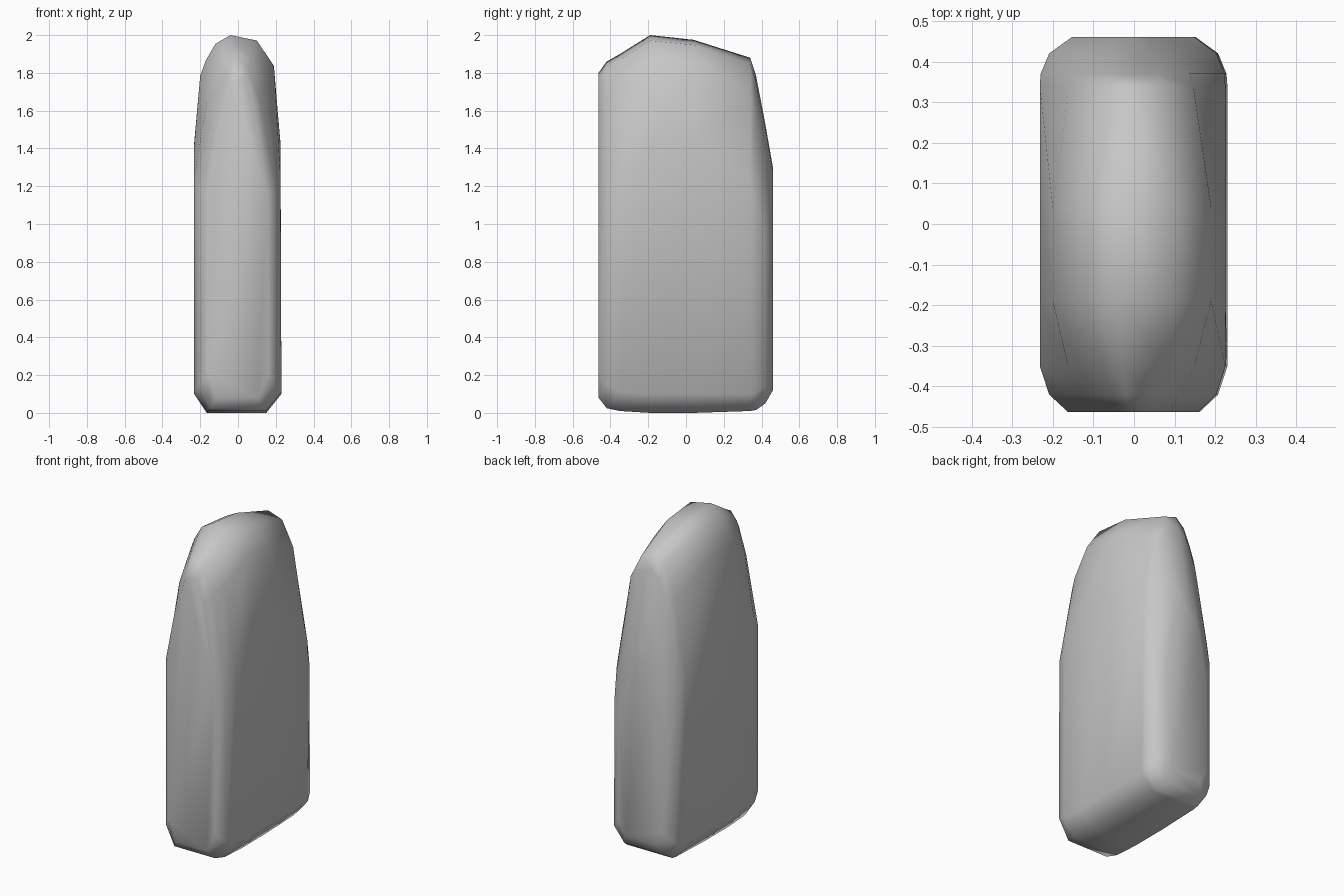
import bpy
import bmesh

cube = bpy.data.objects.get("Cube")
if cube:
    bpy.data.objects.remove(cube, do_unlink=True)

# Single stone-grey material
grey = bpy.data.materials.new("stone_grey")
grey.use_nodes = True
colour = (0.57, 0.57, 0.57, 1)
grey.diffuse_color = colour
grey.node_tree.nodes["Principled BSDF"].inputs["Base Color"].default_value = colour

# Cross-section: lower body, then crown as (x, fraction from shoulder to top)
base = [(-0.165, 0), (0.15, 0), (0.23, 1)]
crown = [(0.225, 0), (0.19, 0.72), (0.10, 0.95), (-0.04, 1),
         (-0.12, 0.92), (-0.17, 0.77), (-0.20, 0.63), (-0.232, 0)]

# Sections from front to back:
# y, width scale, crown taper, bottom, lower edge, shoulder, top
sections = [
    (-0.463, 0.70, 0.50, 0.08, 0.20, 1.15, 1.80),
    (-0.42, 0.90, 0.48, 0.025, 0.15, 1.18, 1.86),
    (-0.35, 1.00, 0.30, 0.01, 0.11, 1.25, 1.90),
    (-0.19, 1.00, 0.00, 0.00, 0.10, 1.42, 2.00),
    (0.04, 1.00, 0.00, 0.00, 0.10, 1.43, 1.975),
    (0.34, 1.00, 0.32, 0.01, 0.10, 1.22, 1.88),
    (0.37, 0.99, 0.38, 0.015, 0.11, 1.12, 1.79),
    (0.42, 0.90, 0.46, 0.05, 0.14, 0.95, 1.53),
    (0.46, 0.66, 0.50, 0.12, 0.20, 0.80, 1.30),
]

# Loft the rounded slab, narrowing the crown towards both ends
bm = bmesh.new()
rings = []
for y, width, taper, bottom, edge, shoulder, top in sections:
    outline = [(x, bottom + f * (edge - bottom)) for x, f in base]
    outline += [(x * (1 - taper * f), shoulder + f * (top - shoulder))
                for x, f in crown]
    outline.append((-0.232, edge))
    rings.append([bm.verts.new((x * width, y, z)) for x, z in outline])

for front, back in zip(rings, rings[1:]):
    for i in range(len(front)):
        j = (i + 1) % len(front)
        bm.faces.new((front[i], front[j], back[j], back[i]))
bm.faces.new(rings[0])
bm.faces.new(rings[-1])
bmesh.ops.recalc_face_normals(bm, faces=bm.faces[:])
for face in bm.faces:
    face.smooth = True

mesh = bpy.data.meshes.new("standing_stone")
bm.to_mesh(mesh)
bm.free()
mesh.materials.append(grey)
stone = bpy.data.objects.new("standing_stone", mesh)
bpy.context.collection.objects.link(stone)
